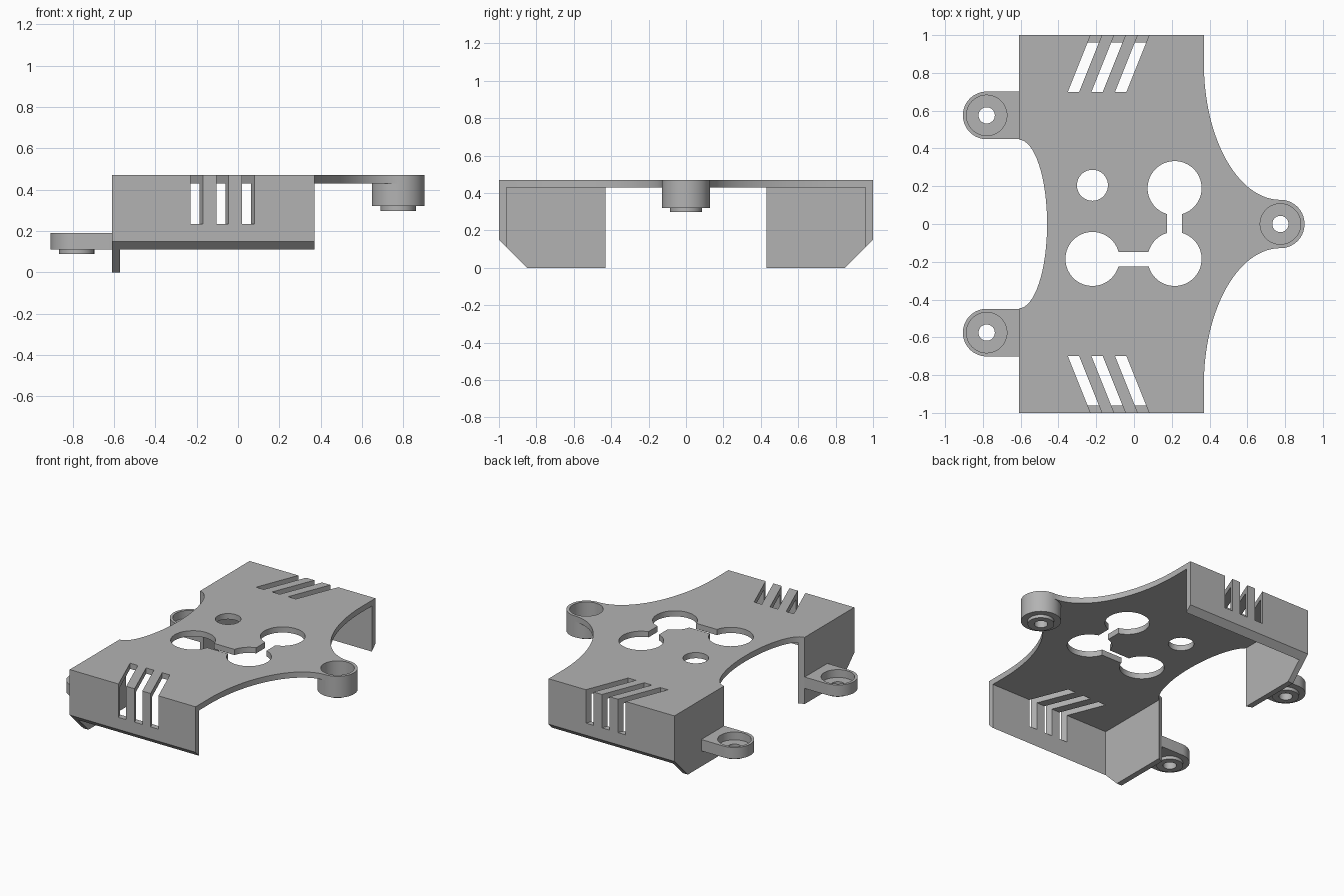
import bpy, bmesh
from math import sin, cos, pi, radians
from mathutils import Vector

cube = bpy.data.objects.get("Cube")
if cube:
    bpy.data.objects.remove(cube)

grey = bpy.data.materials.new("plain grey")
grey.use_nodes = True
color = (0.45, 0.45, 0.45, 1)
grey.diffuse_color = color
grey.node_tree.nodes["Principled BSDF"].inputs["Base Color"].default_value = color


def prism(name, points, lo, hi, axis="z"):
    """Extrude a closed outline: (x, y) along z, or (y, z) along x."""
    place = (lambda a, b: (a, b, lo)) if axis == "z" else (lambda a, b: (lo, a, b))
    step = Vector((0, 0, hi - lo)) if axis == "z" else Vector((hi - lo, 0, 0))
    bm = bmesh.new()
    face = bm.faces.new([bm.verts.new(place(a, b)) for a, b in points])
    new = bmesh.ops.extrude_face_region(bm, geom=[face])["geom"]
    bmesh.ops.translate(bm, vec=step, verts=[v for v in new if isinstance(v, bmesh.types.BMVert)])
    bmesh.ops.recalc_face_normals(bm, faces=bm.faces)
    mesh = bpy.data.meshes.new(name)
    bm.to_mesh(mesh)
    bm.free()
    mesh.materials.append(grey)
    obj = bpy.data.objects.new(name, mesh)
    bpy.context.collection.objects.link(obj)
    return obj


def arc(cx, cy, rx, ry, start=0, end=360, n=64):
    full = end - start == 360
    angles = [radians(start + (end - start) * i / n) for i in range(n if full else n + 1)]
    return [(cx + rx * cos(t), cy + ry * sin(t)) for t in angles]


def disc(name, x, y, r, lo, hi):
    return prism(name, arc(x, y, r, r), lo, hi)


def box(name, x0, x1, y0, y1, lo, hi):
    return prism(name, [(x0, y0), (x1, y0), (x1, y1), (x0, y1)], lo, hi)


def combine(target, tool, operation):
    """Apply one boolean and drop the helper."""
    tool.hide_render = True
    mod = target.modifiers.new("boolean", "BOOLEAN")
    mod.operation, mod.solver, mod.object = operation, "EXACT", tool
    bpy.context.view_layer.objects.active = target
    bpy.ops.object.modifier_apply(modifier=mod.name)
    bpy.data.objects.remove(tool)


BACK, FRONT, TOP, T = -0.61, 0.37, 0.47, 0.04
parts = []

# Channel-shaped cover: top plate with two side walls cut at a slant below
half = [(1, TOP), (1, 0.15), (1 - T, 0.15 - T), (1 - T, TOP - T)]
channel = half + [(-y, z) for y, z in reversed(half)]
cover = prism("cover", channel, BACK, FRONT, "x")
parts.append(cover)

# End walls with a chamfered lower corner
for s in (1, -1):
    wall = [(0.43, TOP), (0.43, 0), (0.85, 0), (1, 0.15), (1, TOP)]
    combine(cover, prism("end_wall", [(s * y, z) for y, z in wall], BACK, BACK + T, "x"), "UNION")

# Nose plate sweeping in to the single boss
NOSE = 0.775
sweep = arc(NOSE, 0.85, NOSE - FRONT, 0.722, 180, 270, 32)
outline = [(0.3, 0.85)] + sweep
outline += [(x, -y) for x, y in reversed(outline)]
combine(cover, prism("nose_plate", outline, TOP - T, TOP), "UNION")
combine(cover, disc("nose_boss", NOSE, 0, 0.128, 0.32, TOP), "UNION")

# Scalloped edge between the end walls
combine(cover, prism("scallop", arc(BACK, 0, 0.15, 0.447), -0.1, 0.6), "DIFFERENCE")

# Round openings and the slots linking three of them
for x, y, r in ((-0.22, 0.205, 0.082), (0.215, 0.19, 0.143),
                (-0.22, -0.185, 0.143), (0.215, -0.185, 0.143)):
    combine(cover, disc("round_opening", x, y, r, 0.4, 0.5), "DIFFERENCE")
combine(cover, box("long_link", 0.175, 0.255, -0.15, 0.15, 0.4, 0.5), "DIFFERENCE")
combine(cover, box("cross_link", -0.15, 0.15, -0.225, -0.148, 0.4, 0.5), "DIFFERENCE")

# Slanted vents running over the top edge and down each side
for s in (1, -1):
    for i in range(3):
        x = -0.35 + 0.125 * i
        vent = [(x, 0.7), (x + 0.06, 0.7), (x + 0.2, 1.05), (x + 0.14, 1.05)]
        combine(cover, prism("vent", [(a, s * b) for a, b in vent], 0.235, 0.6), "DIFFERENCE")


def finish_mount(target, x, y, bottom, floor, top):
    """Collar below, screw pocket above and a hole through."""
    combine(target, disc("collar", x, y, 0.085, bottom - 0.022, floor - 0.005), "UNION")
    combine(target, disc("pocket", x, y, 0.107, floor, top + 0.1), "DIFFERENCE")
    combine(target, disc("screw_hole", x, y, 0.043, bottom - 0.1, top), "DIFFERENCE")


finish_mount(cover, NOSE, 0, 0.32, 0.345, TOP)

# Two mounting tabs outside the end walls
for s, side in ((1, "left"), (-1, "right")):
    x, y = -0.78, s * 0.575
    pill = arc(x, y, 0.126, 0.126, 90, 270, 32) + [(BACK + 0.01, y - 0.126), (BACK + 0.01, y + 0.126)]
    tab = prism(side + "_mounting_tab", pill, 0.11, 0.19)
    finish_mount(tab, x, y, 0.11, 0.135, 0.19)
    parts.append(tab)

# Smooth curved walls, crisp edges
bpy.ops.object.select_all(action="DESELECT")
for part in parts:
    part.select_set(True)
bpy.context.view_layer.objects.active = cover
bpy.ops.object.shade_smooth_by_angle(angle=radians(30))
